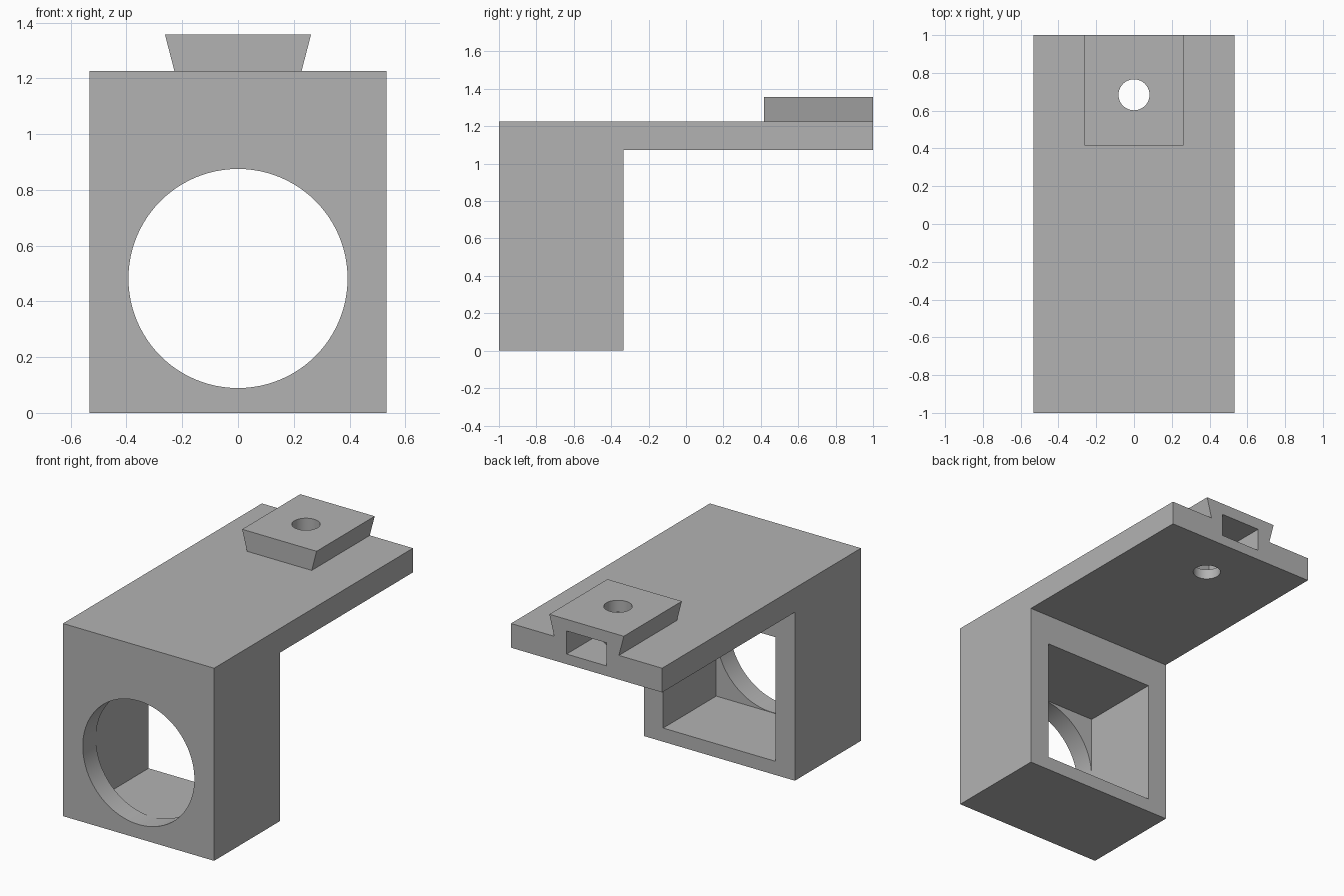
import bpy, bmesh, math
from mathutils import Matrix, Vector

default = bpy.data.objects.get("Cube")
if default:
    bpy.data.objects.remove(default, do_unlink=True)

grey = bpy.data.materials.new("plain grey")
grey.use_nodes = True
GREY = (0.45, 0.45, 0.45, 1)
grey.diffuse_color = GREY
grey.node_tree.nodes["Principled BSDF"].inputs["Base Color"].default_value = GREY


def add_object(name, bm):
    bmesh.ops.recalc_face_normals(bm, faces=bm.faces)
    mesh = bpy.data.meshes.new(name)
    bm.to_mesh(mesh)
    bm.free()
    mesh.materials.append(grey)
    obj = bpy.data.objects.new(name, mesh)
    bpy.context.collection.objects.link(obj)
    return obj


def prism(name, points, offset):
    """Extrude a closed outline of 3D points along an offset."""
    bm = bmesh.new()
    face = bm.faces.new([bm.verts.new(p) for p in points])
    moved = bmesh.ops.extrude_face_region(bm, geom=[face], use_keep_orig=True)
    verts = [g for g in moved["geom"] if isinstance(g, bmesh.types.BMVert)]
    bmesh.ops.translate(bm, verts=verts, vec=Vector(offset))
    return add_object(name, bm)


def box(name, half_width, y0, y1, z0, z1):
    outline = [(-half_width, y, z) for y, z in ((y0, z0), (y1, z0), (y1, z1), (y0, z1))]
    return prism(name, outline, (2 * half_width, 0, 0))


def cylinder(name, radius, depth, centre, segments, tilt=0):
    bm = bmesh.new()
    place = Matrix.Translation(centre) @ Matrix.Rotation(tilt, 4, "X")
    bmesh.ops.create_cone(bm, cap_ends=True, segments=segments, radius1=radius,
                          radius2=radius, depth=depth, matrix=place)
    return add_object(name, bm)


def combine(target, tool, operation):
    mod = target.modifiers.new(tool.name, "BOOLEAN")
    mod.operation = operation
    mod.solver = "EXACT"
    mod.object = tool
    bpy.context.view_layer.objects.active = target
    bpy.ops.object.modifier_apply(modifier=mod.name)
    bpy.data.objects.remove(tool, do_unlink=True)


HALF, TOP, UNDER, STEP = 0.532, 1.226, 1.072, -0.335
HOLE_R, HOLE_Z = 0.393, 0.482

# L-shaped bracket: deep front block with a plate running to the back
side = [(-1, 0), (STEP, 0), (STEP, UNDER), (1, UNDER), (1, TOP), (-1, TOP)]
bracket = prism("bracket", [(-HALF, y, z) for y, z in side], (2 * HALF, 0, 0))

# Dovetail foot, rooted slightly into the plate
right_edge = [(0.228, TOP - 0.04), (0.228, TOP), (0.262, 1.357)]
outline = right_edge + [(-x, z) for x, z in reversed(right_edge)]
foot = prism("dovetail_foot", [(x, 0.416, z) for x, z in outline], (0, 0.584, 0))
combine(bracket, foot, "UNION")

# Square pocket open to the back, and the round opening in the front wall
cutters = [
    box("pocket", HOLE_R + 0.002, -0.868, 0, HOLE_Z - HOLE_R - 0.002, HOLE_Z + HOLE_R + 0.002),
    cylinder("round_opening", HOLE_R, 0.4, (0, -1, HOLE_Z), 96, math.pi / 2),
    # Nut slot in the back edge and the bolt hole through foot and plate
    box("nut_slot", 0.14, 0.54, 1.2, 1.136, 1.283),
    cylinder("bolt_hole", 0.082, 1, (0, 0.684, 1.2), 48),
]
for cutter in cutters:
    combine(bracket, cutter, "DIFFERENCE")

# Smooth bores, crisp edges elsewhere
bpy.ops.object.select_all(action="DESELECT")
bracket.select_set(True)
bpy.context.view_layer.objects.active = bracket
bpy.ops.object.shade_smooth_by_angle(angle=math.radians(30))
